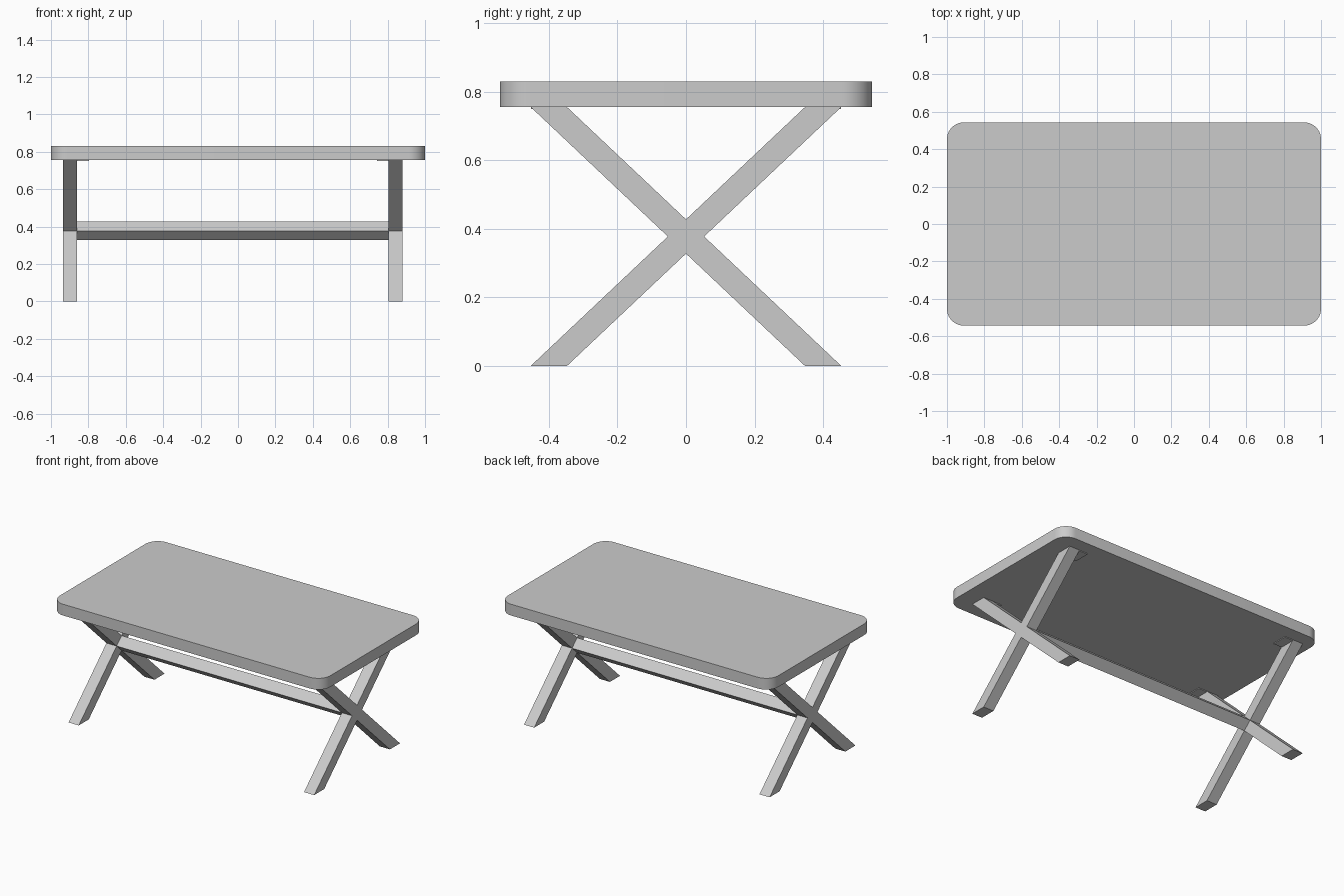
import bpy
import bmesh
from math import sin, cos, pi, radians
from mathutils import Vector

if "Cube" in bpy.data.objects:
    bpy.data.objects.remove(bpy.data.objects["Cube"], do_unlink=True)

grey = bpy.data.materials.new("plain grey")
grey.use_nodes = True
COLOUR = (0.6, 0.6, 0.6, 1)
grey.diffuse_color = COLOUR
grey.node_tree.nodes["Principled BSDF"].inputs["Base Color"].default_value = COLOUR

TOP_LOW, TOP_HIGH = 0.755, 0.83
MID = TOP_LOW / 2
OUT, INN = 0.453, 0.347          # leg end, outer and inner edge in y
LEFT_X, RIGHT_X = 0.805, -0.935  # inner/outer start of each leg frame
LEG_W = 0.075


def extrude(name, outline, offset):
    """Solid made by sweeping a closed 3D outline along an offset."""
    bm = bmesh.new()
    face = bm.faces.new([bm.verts.new(p) for p in outline])
    swept = bmesh.ops.extrude_face_region(bm, geom=[face])["geom"]
    verts = [v for v in swept if isinstance(v, bmesh.types.BMVert)]
    bmesh.ops.translate(bm, verts=verts, vec=Vector(offset))
    bmesh.ops.recalc_face_normals(bm, faces=bm.faces[:])
    mesh = bpy.data.meshes.new(name)
    bm.to_mesh(mesh)
    bm.free()
    mesh.materials.append(grey)
    obj = bpy.data.objects.new(name, mesh)
    bpy.context.collection.objects.link(obj)
    return obj


# Table top with rounded corners
R, STEPS = 0.09, 10
outline = []
for quarter, (sx, sy) in enumerate([(1, 1), (-1, 1), (-1, -1), (1, -1)]):
    for i in range(STEPS + 1):
        a = (quarter + i / STEPS) * pi / 2
        outline.append((sx * (1 - R) + R * cos(a), sy * (0.543 - R) + R * sin(a), TOP_LOW))
top = extrude("table_top", outline, (0, 0, TOP_HIGH - TOP_LOW))
bpy.context.view_layer.objects.active = top
top.select_set(True)
bpy.ops.object.shade_smooth_by_angle(angle=radians(30))
top.select_set(False)

# Crossed leg frames: one X outline each
half = (OUT - INN) / 2
rise = half * TOP_LOW / (OUT + INN)
cross = [(-OUT, 0), (-INN, 0), (0, MID - rise), (INN, 0), (OUT, 0), (half, MID),
         (OUT, TOP_LOW), (INN, TOP_LOW), (0, MID + rise), (-INN, TOP_LOW),
         (-OUT, TOP_LOW), (-half, MID)]
for side, x in (("left", LEFT_X), ("right", RIGHT_X)):
    extrude(side + "_leg_frame", [(x, y, z) for y, z in cross], (LEG_W, 0, 0))

# Diamond stretcher between the crossings
start = RIGHT_X + LEG_W
diamond = [(0, MID - rise), (half, MID), (0, MID + rise), (-half, MID)]
extrude("stretcher", [(start, y, z) for y, z in diamond], (LEFT_X - start, 0, 0))

# Thin mounting plates beside the leg tops
PLATE_W, PLATE_T = 0.063, 0.005
for side, x in (("left", LEFT_X - PLATE_W), ("right", start)):
    for end, s in (("back", 1), ("front", -1)):
        plate = [(x, s * INN), (x + PLATE_W, s * INN), (x + PLATE_W, s * OUT), (x, s * OUT)]
        extrude(f"{side}_{end}_plate", [(px, py, TOP_LOW - PLATE_T) for px, py in plate],
                (0, 0, PLATE_T))
